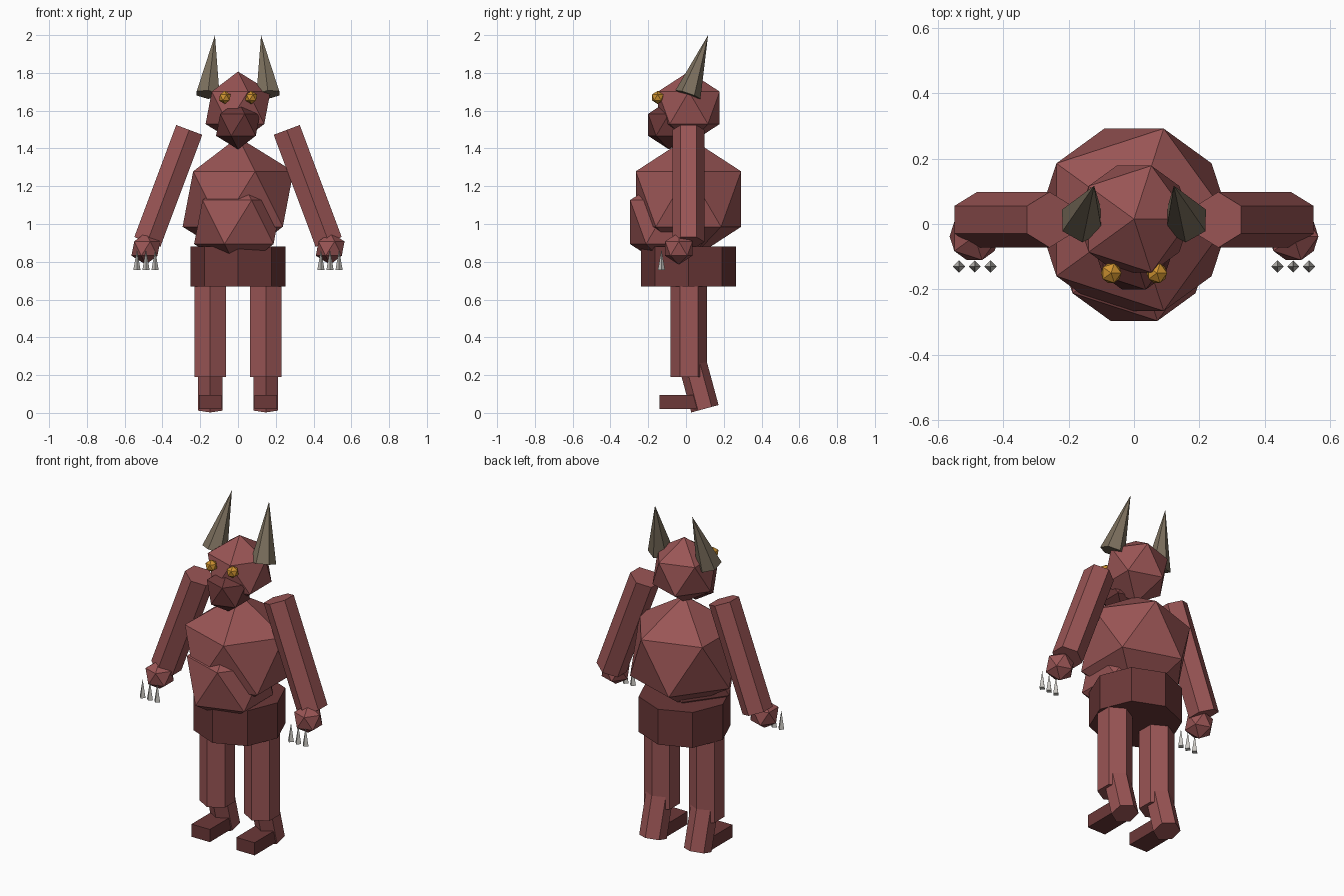
import bpy, bmesh
from mathutils import Vector, Matrix

cube = bpy.data.objects.get("Cube")
if cube:
    bpy.data.objects.remove(cube, do_unlink=True)


def material(name, rgb):
    mat = bpy.data.materials.new(name)
    mat.use_nodes = True
    colour = (*rgb, 1)
    mat.diffuse_color = colour
    mat.node_tree.nodes["Principled BSDF"].inputs["Base Color"].default_value = colour
    return mat


SKIN = material("red_skin", (0.32, 0.09, 0.09))
DARK = material("dark_red", (0.15, 0.04, 0.04))
HORN = material("horn_brown", (0.20, 0.16, 0.11))
AMBER = material("amber_eye", (0.62, 0.29, 0.03))
CLAW = material("pale_claw", (0.58, 0.56, 0.53))


def finish(name, bm, mat):
    mesh = bpy.data.meshes.new(name)
    bm.to_mesh(mesh)
    bm.free()
    mesh.materials.append(mat)
    obj = bpy.data.objects.new(name, mesh)
    bpy.context.collection.objects.link(obj)
    return obj


def ball(name, centre, radius, mat):
    """Twenty-sided faceted ball."""
    bm = bmesh.new()
    bmesh.ops.create_icosphere(bm, subdivisions=1, radius=radius,
                               matrix=Matrix.Translation(centre))
    return finish(name, bm, mat)


def rod(name, start, end, r1, r2, sides, mat):
    """Prism or cone from start to end."""
    start, end = Vector(start), Vector(end)
    axis = end - start
    turn = Vector((0, 0, 1)).rotation_difference(axis).to_matrix().to_4x4()
    bm = bmesh.new()
    bmesh.ops.create_cone(bm, cap_ends=True, segments=sides, radius1=r1, radius2=r2,
                          depth=axis.length,
                          matrix=Matrix.Translation((start + end) / 2) @ turn)
    bmesh.ops.remove_doubles(bm, verts=bm.verts, dist=0.0001)
    return finish(name, bm, mat)


def box(name, centre, size, mat):
    bm = bmesh.new()
    bmesh.ops.create_cube(bm, size=1,
                          matrix=Matrix.Translation(centre) @ Matrix.Diagonal((*size, 1)))
    return finish(name, bm, mat)


# Body and head
ball("torso", (0, 0.013, 1.132), 0.328, SKIN)
ball("belly", (0, -0.075, 1.01), 0.26, SKIN)
rod("hip_wrap", (0, 0.013, 0.67), (0, 0.013, 0.88), 0.251, 0.251, 8, DARK)
ball("head", (0, 0.015, 1.615), 0.192, SKIN)
ball("snout", (0, -0.09, 1.525), 0.13, DARK)

for side, s in (("left", 1), ("right", -1)):
    # Face details
    ball(side + "_eye", (s * 0.07, -0.15, 1.67), 0.035, AMBER)
    rod(side + "_horn", (s * 0.159, 0.01, 1.685), (s * 0.122, 0.117, 2.0),
        0.07, 0, 6, HORN)

    # Arm, hand and claws
    rod(side + "_arm", (s * 0.48, 0.013, 0.905), (s * 0.258, 0.013, 1.498),
        0.085, 0.085, 6, SKIN)
    ball(side + "_hand", (s * 0.488, -0.038, 0.87), 0.085, SKIN)
    for i in (-1, 0, 1):
        x = s * 0.487 + i * 0.048
        rod(f"{side}_claw_{i + 2}", (x, -0.13, 0.757), (x, -0.13, 0.865),
            0.019, 0, 4, CLAW)

    # Leg and foot
    x = s * 0.147
    rod(side + "_thigh", (x, 0.015, 0.19), (x, 0.015, 0.72), 0.096, 0.096, 6, SKIN)
    rod(side + "_shin", (x, 0.10, 0.022), (x, 0.022, 0.31), 0.075, 0.075, 6, SKIN)
    box(side + "_foot", (x, -0.03, 0.058), (0.12, 0.22, 0.075), DARK)
